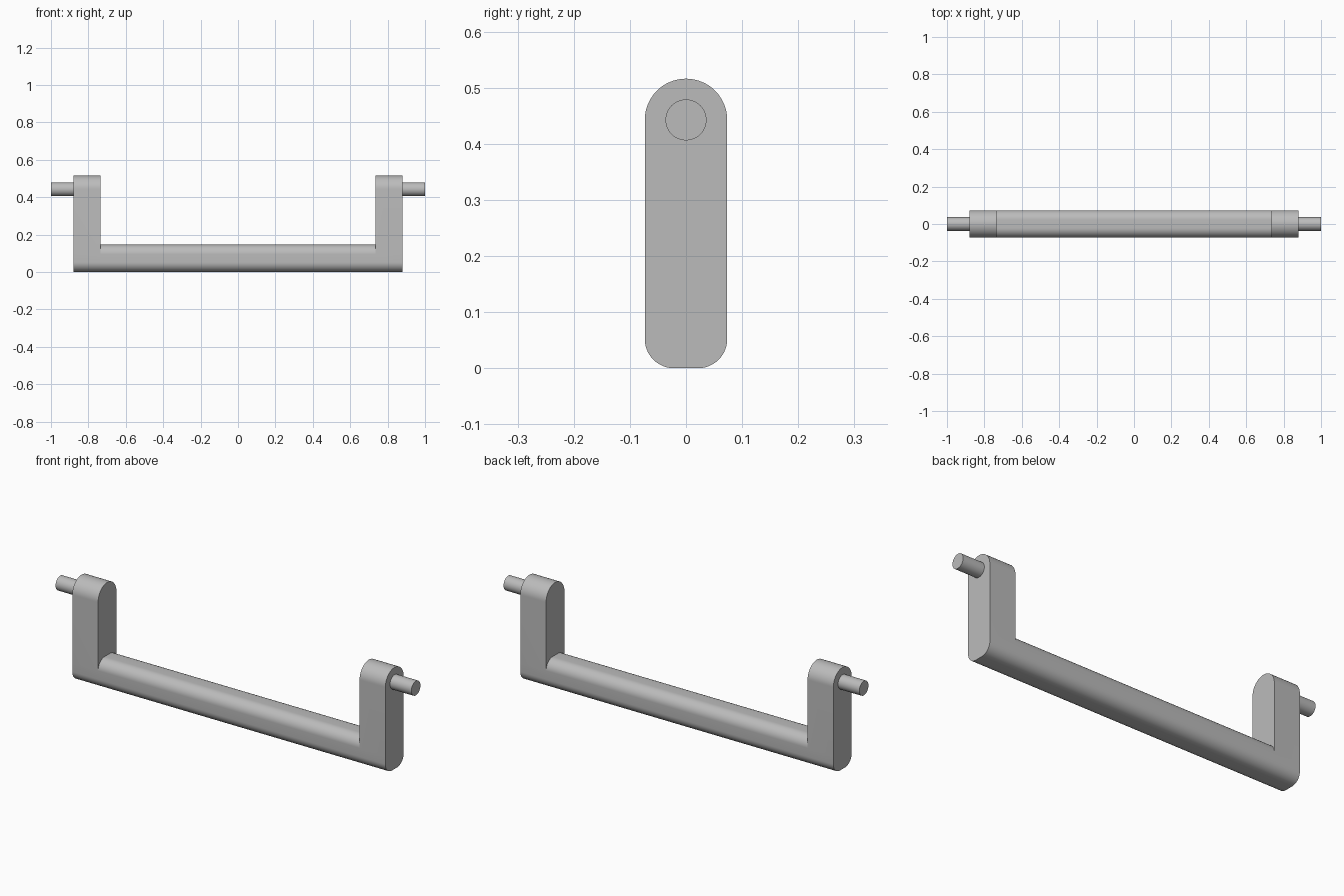
import bpy, bmesh, math
from mathutils import Vector

cube = bpy.data.objects.get("Cube")
if cube:
    bpy.data.objects.remove(cube, do_unlink=True)

HALF = 0.0735        # half thickness of bar and arms
ROUND = 0.052        # rounding of the bar's long edges
TOP = 0.516          # arm height
INNER, OUTER, TIP = 0.735, 0.88, 1.0
PIVOT = TOP - HALF   # centre of the rounded arm tops

grey = bpy.data.materials.new("grey metal")
grey.use_nodes = True
colour = (0.5, 0.5, 0.5, 1)
grey.diffuse_color = colour
grey.node_tree.nodes["Principled BSDF"].inputs["Base Color"].default_value = colour


def arc(cy, cz, r, start, end, steps):
    """Points (y, z) along an arc, angles in degrees."""
    angles = [math.radians(start + (end - start) * i / steps) for i in range(steps + 1)]
    return [(cy + r * math.cos(a), cz + r * math.sin(a)) for a in angles]


def finish(bm, name):
    bmesh.ops.recalc_face_normals(bm, faces=bm.faces)
    mesh = bpy.data.meshes.new(name)
    bm.to_mesh(mesh)
    bm.free()
    mesh.materials.append(grey)
    obj = bpy.data.objects.new(name, mesh)
    bpy.context.collection.objects.link(obj)
    bpy.ops.object.select_all(action='DESELECT')
    obj.select_set(True)
    bpy.context.view_layer.objects.active = obj
    bpy.ops.object.shade_smooth_by_angle(angle=math.radians(30))
    return obj


# Cross-section chains: shared underside, rounded bar top, tall arm top
low, high = ROUND, 2 * HALF - ROUND
side = HALF - ROUND
under = ([(-HALF, high)] + arc(-side, low, ROUND, 180, 270, 12)
         + arc(side, low, ROUND, 270, 360, 12) + [(HALF, high)])
bar_top = arc(side, high, ROUND, 0, 90, 12) + arc(-side, high, ROUND, 90, 180, 12)
arm_top = [(HALF, high)] + arc(0, PIVOT, HALF, 0, 180, 32) + [(-HALF, high)]

# Handle body: bar and both arms as one closed skin
bm = bmesh.new()


def chain(points, x):
    return [bm.verts.new((x, y, z)) for y, z in points]


def strip(a, b):
    for i in range(len(a) - 1):
        bm.faces.new((a[i], a[i + 1], b[i + 1], b[i]))


stations = (-OUTER, -INNER, INNER, OUTER)
unders = [chain(under, x) for x in stations]
arms = [chain(arm_top, x) for x in stations]
bars = [chain(bar_top, x) for x in stations[1:3]]
for i in range(3):
    strip(unders[i], unders[i + 1])
strip(arms[0], arms[1])
strip(arms[2], arms[3])
strip(*bars)
for i in (0, 3):     # outer arm faces
    bm.faces.new(unders[i][:-1] + arms[i][:-1])
for i in (1, 2):     # inner arm faces above the bar
    bm.faces.new(arms[i] + bars[i - 1][-2:0:-1])
bmesh.ops.remove_doubles(bm, verts=bm.verts, dist=1e-5)
finish(bm, "handle_body")

# Pivot pegs
for name, sign in (("left_peg", 1), ("right_peg", -1)):
    bm = bmesh.new()
    start = OUTER - 0.01
    bmesh.ops.create_cone(bm, cap_ends=True, segments=48, radius1=0.0365,
                          radius2=0.0365, depth=TIP - start)
    for v in bm.verts:
        v.co = Vector((v.co.z, v.co.y, -v.co.x))
    peg = finish(bm, name)
    peg.location = (sign * (start + TIP) / 2, 0, PIVOT)
